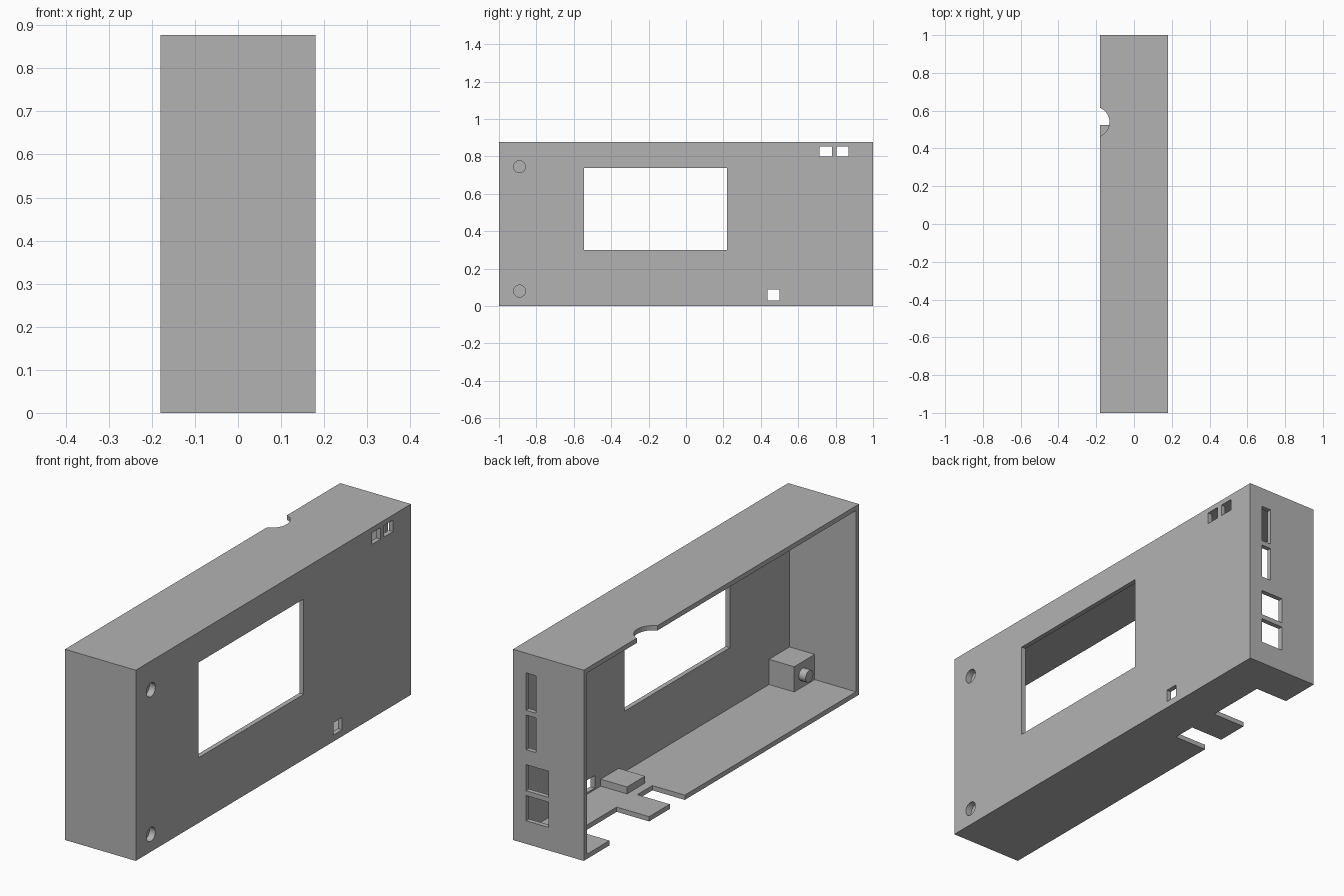
import bpy
import bmesh
from mathutils import Matrix, Vector

cube = bpy.data.objects.get("Cube")
if cube:
    bpy.data.objects.remove(cube, do_unlink=True)

W, H, T = 0.18, 0.877, 0.022      # half depth, height, wall thickness
PLATE = W - T                     # inner side of the face plate
ROOF = H - T

grey = bpy.data.materials.new("plain grey")
grey.use_nodes = True
colour = (0.45, 0.45, 0.45, 1)
grey.diffuse_color = colour
grey.node_tree.nodes["Principled BSDF"].inputs["Base Color"].default_value = colour


def finish(name, bm):
    mesh = bpy.data.meshes.new(name)
    bm.to_mesh(mesh)
    bm.free()
    mesh.materials.append(grey)
    obj = bpy.data.objects.new(name, mesh)
    bpy.context.collection.objects.link(obj)
    return obj


def box(name, x, y, z):
    bm = bmesh.new()
    bmesh.ops.create_cube(bm, size=1)
    size = [b - a for a, b in (x, y, z)]
    mid = [(a + b) / 2 for a, b in (x, y, z)]
    bmesh.ops.scale(bm, vec=size, verts=bm.verts)
    bmesh.ops.translate(bm, vec=mid, verts=bm.verts)
    return finish(name, bm)


def cylinder(name, centre, radius, length, along_x=True, sides=40):
    turn = Matrix.Rotation(1.5707963, 4, "Y") if along_x else Matrix()
    bm = bmesh.new()
    bmesh.ops.create_cone(bm, cap_ends=True, segments=sides, radius1=radius,
                          radius2=radius, depth=length,
                          matrix=Matrix.Translation(Vector(centre)) @ turn)
    return finish(name, bm)


case = box("case_shell", (-W, W), (-1, 1), (0, H))
helpers = []


def combine(helper, operation="DIFFERENCE"):
    helper.hide_render = True
    mod = case.modifiers.new(helper.name, "BOOLEAN")
    mod.operation, mod.solver, mod.object = operation, "EXACT", helper
    helpers.append(helper)


# Hollow, open on the right side
combine(box("cavity", (-1, PLATE), (T - 1, 1 - T), (T, ROOF)))

# Mounting blocks and the low pad, fused to the plate
for z in ((0.01, 0.138), (0.688, 0.803)):
    combine(box("mounting_block", (0.03, 0.17), (-0.99, -0.829), z), "UNION")
combine(box("floor_pad", (0.024, 0.17), (0.263, 0.394), (0.01, 0.054)), "UNION")

# Display window and small square openings in the face plate
for y, z in (((-0.545, 0.22), (0.30, 0.738)),
             ((0.715, 0.78), (0.80, 0.853)),
             ((0.805, 0.87), (0.80, 0.853)),
             ((0.437, 0.50), (0.03, 0.087))):
    combine(box("plate_opening", (PLATE - 0.015, 0.3), y, z))

# Slots in the back end wall, each split by a thin bar
for x, z in (((0.064, 0.114), (0.433, 0.592)),
             ((0.064, 0.114), (0.614, 0.786)),
             ((0, 0.114), (0.106, 0.222)),
             ((0, 0.114), (0.244, 0.364))):
    combine(box("end_slot", x, (0.95, 1.1), z))

# Floor notches and the rounded roof notch along the open side
for y in ((0.525, 0.813), (0.266, 0.375)):
    combine(box("floor_notch", (-0.3, -0.015), y, (-0.1, 0.1)))
combine(cylinder("roof_notch", (-0.211, 0.54, H), 0.081, 0.1, along_x=False))

# Blind round holes in the plate
for z in (0.08, 0.745):
    combine(cylinder("screw_recess", (0.2, -0.89, z), 0.032, 0.1))

# Bake the shell and discard the helpers
depsgraph = bpy.context.evaluated_depsgraph_get()
baked = bpy.data.meshes.new_from_object(case.evaluated_get(depsgraph))
case.modifiers.clear()
case.data = baked
baked.name = "case_shell"
for helper in helpers:
    bpy.data.objects.remove(helper, do_unlink=True)

# Pegs on the mounting blocks
pegs = [cylinder("mounting_peg", (0.02, -0.89, z), 0.028, 0.05, sides=32)
        for z in (0.08, 0.745)]

bpy.ops.object.select_all(action="DESELECT")
for obj in [case] + pegs:
    obj.select_set(True)
bpy.context.view_layer.objects.active = case
bpy.ops.object.shade_smooth_by_angle()
